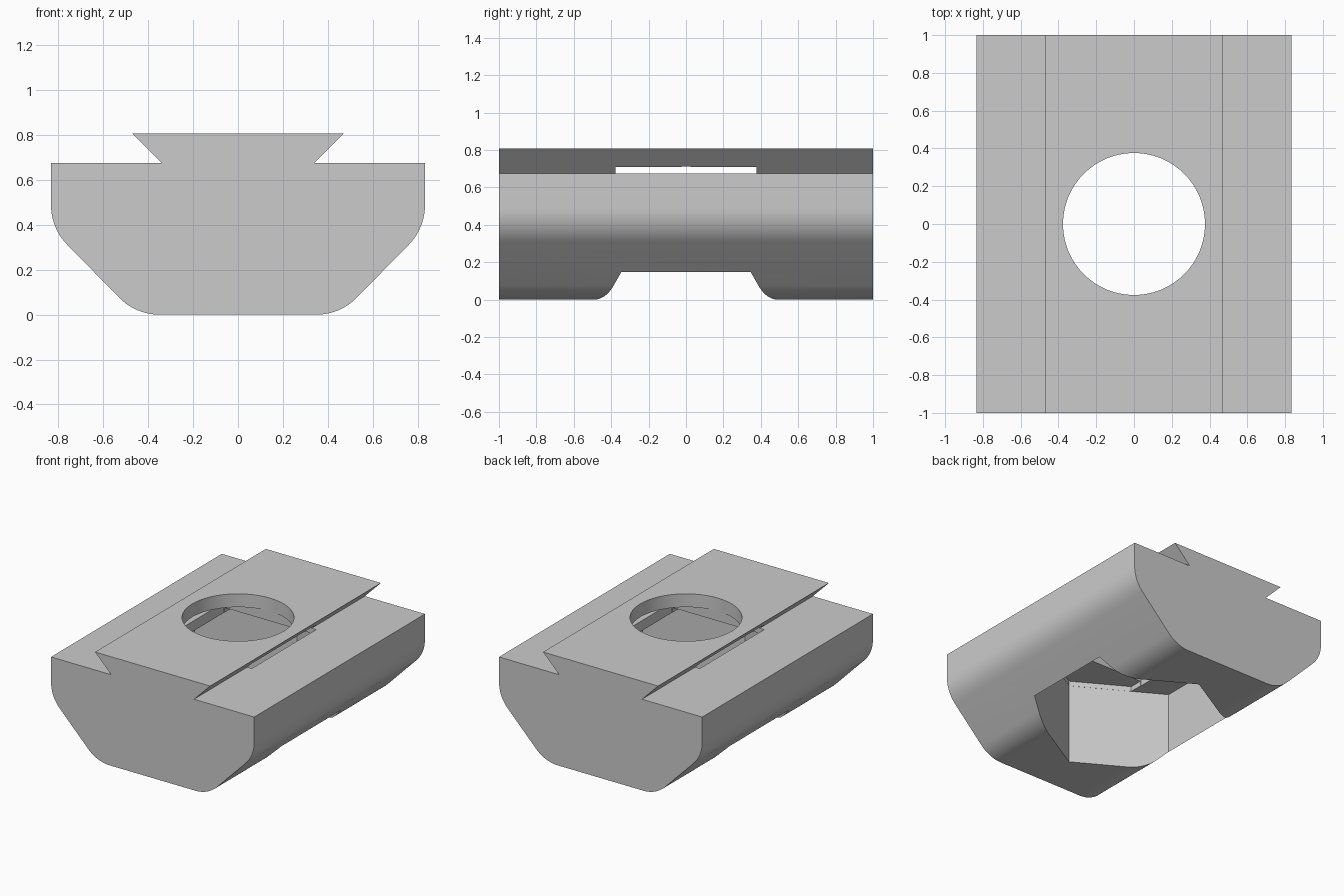
import bpy, bmesh, math

if "Cube" in bpy.data.objects:
    bpy.data.objects.remove(bpy.data.objects["Cube"], do_unlink=True)

grey = bpy.data.materials.new("plain_grey")
grey.use_nodes = True
grey.diffuse_color = (0.6, 0.6, 0.6, 1)
grey.node_tree.nodes["Principled BSDF"].inputs["Base Color"].default_value = (0.6, 0.6, 0.6, 1)


def prism(name, points, vector):
    """Extrude a closed outline along a vector."""
    bm = bmesh.new()
    face = bm.faces.new([bm.verts.new(p) for p in points])
    new = bmesh.ops.extrude_face_region(bm, geom=[face])["geom"]
    bmesh.ops.translate(bm, vec=vector, verts=[v for v in new if isinstance(v, bmesh.types.BMVert)])
    bmesh.ops.recalc_face_normals(bm, faces=bm.faces)
    mesh = bpy.data.meshes.new(name)
    bm.to_mesh(mesh)
    bm.free()
    mesh.materials.append(grey)
    obj = bpy.data.objects.new(name, mesh)
    bpy.context.collection.objects.link(obj)
    return obj


def ring(sides, radius, z, start=0.0):
    """Regular polygon outline, first corner at the start angle."""
    angles = [start + math.tau * i / sides for i in range(sides)]
    return [(radius * math.cos(a), radius * math.sin(a), z) for a in angles]


def arc(cx, cz, radius, start, end, steps=10):
    angles = [math.radians(start + (end - start) * i / steps) for i in range(steps + 1)]
    return [(cx + radius * math.cos(a), cz + radius * math.sin(a)) for a in angles]


# Nut body: half cross-section with rounded chamfer and dovetail rail, mirrored
R = 0.25
half = arc(0.35, R, R, -90, -45) + arc(0.833 - R, 0.487, R, -45, 0)
half += [(0.833, 0.675), (0.34, 0.675), (0.472, 0.808)]
section = half + [(-x, z) for x, z in reversed(half)]
body = prism("slot_nut_body", [(x, -1, z) for x, z in section], (0, 2, 0))

# Stepped pocket: hexagon, long slot, square, then round hole
HEX, HALF_SLOT = 0.692, 0.374
tip = HEX - 0.001
side = tip - HALF_SLOT / math.sqrt(3)
slot = [(0, -tip), (HALF_SLOT, -side), (HALF_SLOT, side),
        (0, tip), (-HALF_SLOT, side), (-HALF_SLOT, -side)]
cutters = [
    prism("hex_pocket_cutter", ring(6, HEX, -0.2, math.pi / 2), (0, 0, 0.8)),
    prism("slot_cutter", [(x, y, 0.5) for x, y in slot], (0, 0, 0.137)),
    prism("square_cutter", ring(4, 0.377 * math.sqrt(2), 0.45, math.pi / 4), (0, 0, 0.26)),
    prism("round_hole_cutter", ring(64, 0.376, 0.66), (0, 0, 0.4)),
]

bpy.ops.object.select_all(action="DESELECT")
bpy.context.view_layer.objects.active = body
body.select_set(True)
for cutter in cutters:
    cutter.hide_render = True
    cut = body.modifiers.new(cutter.name, "BOOLEAN")
    cut.operation = "DIFFERENCE"
    cut.solver = "EXACT"
    cut.object = cutter
    bpy.ops.object.modifier_apply(modifier=cut.name)
for cutter in cutters:
    bpy.data.objects.remove(cutter, do_unlink=True)

bpy.ops.object.shade_smooth_by_angle(angle=math.radians(25))
